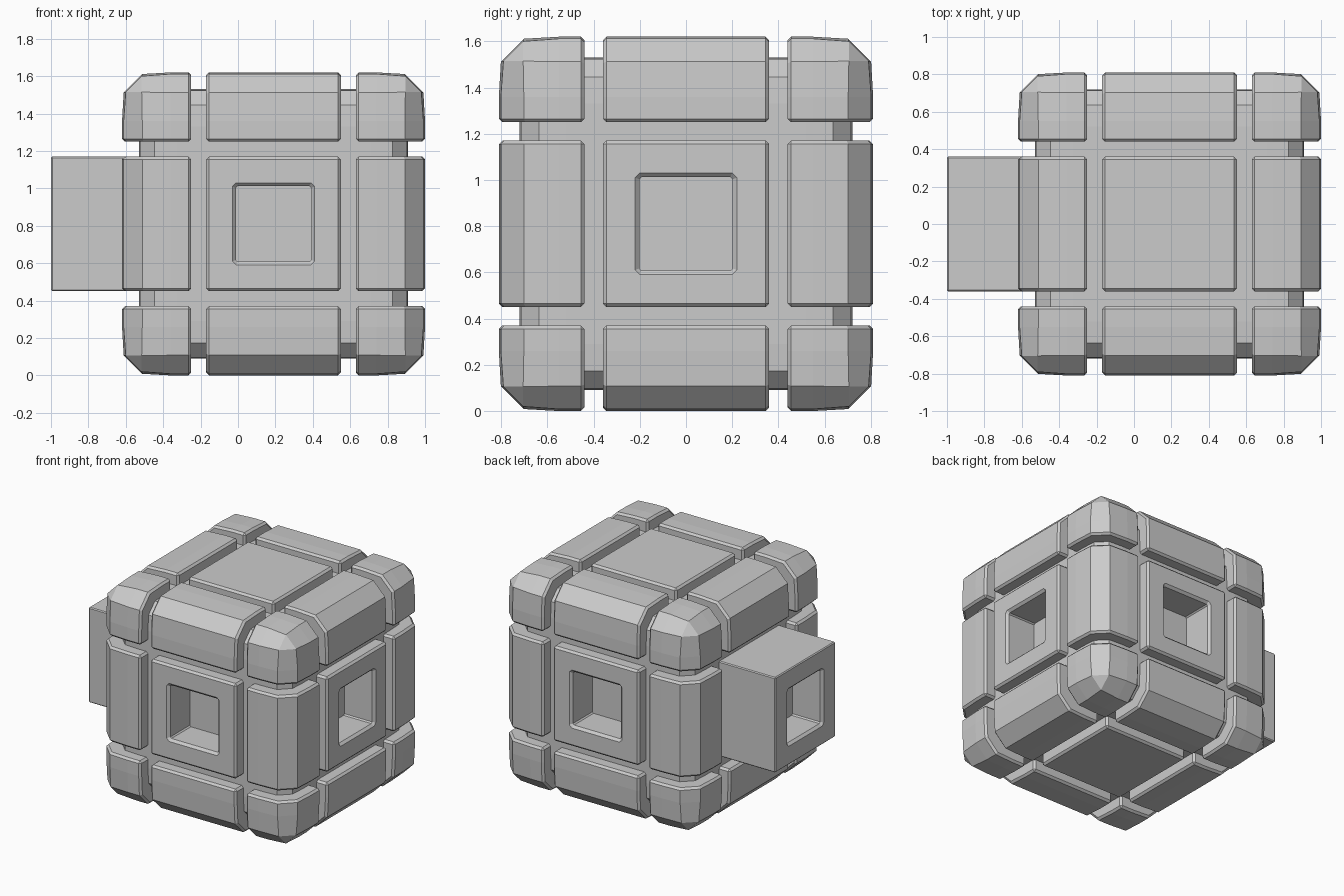
import bpy
import bmesh
from itertools import product
from mathutils import Vector

if "Cube" in bpy.data.objects:
    bpy.data.objects.remove(bpy.data.objects["Cube"], do_unlink=True)

CENTRE = Vector((0.19, 0, 0.81))   # middle of the cube body
HALF = 0.81                        # half size of the body
PANEL = 0.36                       # half width of a middle panel
GROOVE = 0.44                      # outer side of each groove
CORE = 0.72                        # half size at the groove floor
HOLE = 0.22                        # half width of a square socket

grey = bpy.data.materials.new("plain grey")
grey.use_nodes = True
colour = (0.6, 0.6, 0.6, 1)
grey.diffuse_color = colour
grey.node_tree.nodes["Principled BSDF"].inputs["Base Color"].default_value = colour


def finish(bm, name):
    bmesh.ops.recalc_face_normals(bm, faces=bm.faces)
    mesh = bpy.data.meshes.new(name)
    bm.to_mesh(mesh)
    bm.free()
    mesh.materials.append(grey)
    obj = bpy.data.objects.new(name, mesh)
    obj.location = CENTRE
    bpy.context.collection.objects.link(obj)


def rounded_cube(half, radius):
    bm = bmesh.new()
    bmesh.ops.create_cube(bm, size=2 * half)
    bmesh.ops.bevel(bm, geom=bm.edges[:], offset=radius, segments=3,
                    profile=0.7, affect='EDGES')
    return bm


def all_geometry(bm):
    return bm.verts[:] + bm.edges[:] + bm.faces[:]


def slice_off(bm, axis, sign, limit):
    """Remove everything beyond the limit and close the cut."""
    normal = Vector((0, 0, 0))
    normal[axis] = sign
    bmesh.ops.bisect_plane(bm, geom=all_geometry(bm), plane_co=normal * limit,
                           plane_no=normal, clear_outer=True)
    rim = [e for e in bm.edges if e.is_boundary]
    bmesh.ops.holes_fill(bm, edges=rim, sides=0)


def block(name, cell):
    """One edge or corner block cut out of the rounded cube."""
    bm = rounded_cube(HALF, 0.26)
    for axis, side in enumerate(cell):
        if side:
            slice_off(bm, axis, -side, -GROOVE)
        else:
            slice_off(bm, axis, 1, PANEL)
            slice_off(bm, axis, -1, PANEL)
    bmesh.ops.recalc_face_normals(bm, faces=bm.faces)
    sharp = [e for e in bm.edges if e.calc_face_angle(0) > 1]
    bmesh.ops.bevel(bm, geom=sharp, offset=0.015, segments=1,
                    profile=0.5, affect='EDGES')
    finish(bm, name)


def panel(name, direction, top=HALF, bevel=0.015, socket=False):
    """Square middle panel, optionally with a square socket in its face."""
    bm = bmesh.new()
    bmesh.ops.create_cube(bm, size=2 * PANEL)
    for v in bm.verts:
        v.co.z = top if v.co.z > 0 else 0.4
    bmesh.ops.bevel(bm, geom=bm.edges[:], offset=bevel, segments=1,
                    profile=0.5, affect='EDGES')
    bmesh.ops.recalc_face_normals(bm, faces=bm.faces)
    if socket:
        middle = Vector((0, 0, top))

        def face():
            return min(bm.faces, key=lambda f: (f.calc_center_median() - middle).length)

        bmesh.ops.inset_region(bm, faces=[face()], thickness=PANEL - bevel - HOLE,
                               use_even_offset=True)
        # clipped socket corners, then the chamfered rim
        bmesh.ops.bevel(bm, geom=face().verts[:], offset=0.02, segments=1,
                        profile=0.5, affect='VERTICES')
        floor = face()
        bmesh.ops.inset_region(bm, faces=[floor], thickness=0.018,
                               use_even_offset=True)
        floor = face()
        for v in floor.verts:
            v.co.z -= 0.018
        floor = bmesh.ops.extrude_discrete_faces(bm, faces=[floor])["faces"][0]
        for v in floor.verts:
            v.co.z = top - 0.25
    turn = Vector(direction).to_track_quat('Z', 'Y').to_matrix()
    bmesh.ops.rotate(bm, verts=bm.verts, cent=(0, 0, 0), matrix=turn)
    finish(bm, name)


# Core that forms the groove floors, open behind the middle panels
core = rounded_cube(CORE, 0.2)
for axis, sign in product(range(3), (-1, 1)):
    normal = Vector((0, 0, 0))
    normal[axis] = sign
    bmesh.ops.bisect_plane(core, geom=all_geometry(core),
                           plane_co=normal * 0.3, plane_no=normal)
covered = [f for f in core.faces
           if sum(abs(c) < 0.3 for c in f.calc_center_median()) == 2]
bmesh.ops.delete(core, geom=covered, context='FACES')
finish(core, "groove_core")

# Edge and corner blocks
words = (("", "left", "right"), ("", "back", "front"), ("", "top", "bottom"))
for cell in product((-1, 0, 1), repeat=3):
    sides = [words[axis][side] for axis, side in enumerate(cell) if side]
    if len(sides) >= 2:
        kind = "edge" if len(sides) == 2 else "corner"
        block("_".join(sides + [kind, "block"]), cell)

# Middle panels and the long arm that sticks out to the right
panel("top_panel", (0, 0, 1))
panel("bottom_panel", (0, 0, -1))
panel("front_panel", (0, -1, 0), socket=True)
panel("back_panel", (0, 1, 0), socket=True)
panel("left_panel", (1, 0, 0), socket=True)
panel("right_arm", (-1, 0, 0), top=1 + CENTRE.x, bevel=0.007, socket=True)
